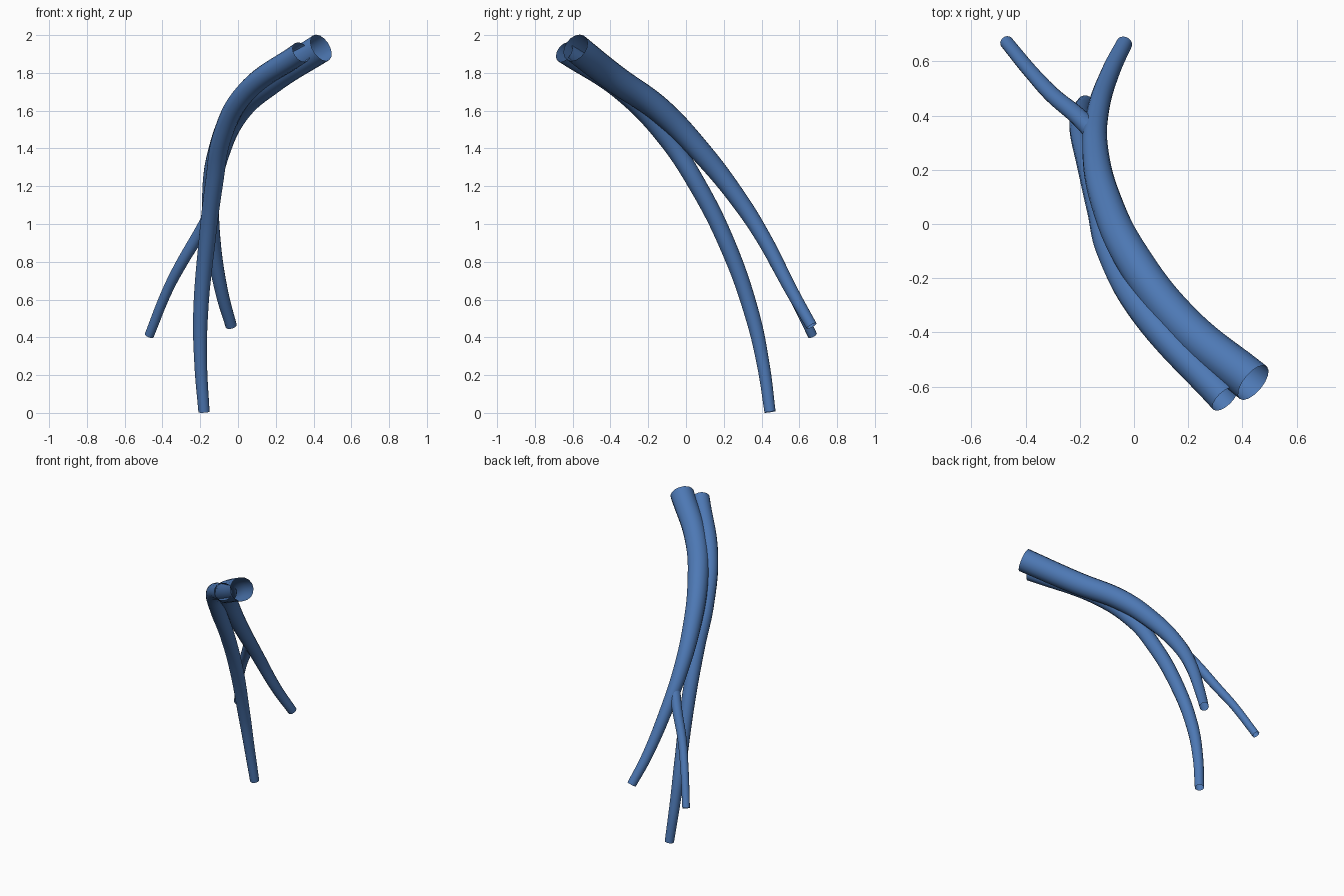
import bpy

blue = bpy.data.materials.new("vessel blue")
blue.diffuse_color = (0.075, 0.19, 0.46, 1)


def tube(name, pts):
    """Open tapered tube along a smooth path of (x, y, z, radius) points."""
    cu = bpy.data.curves.new(name, 'CURVE')
    cu.dimensions = '3D'
    cu.bevel_depth = 1.0
    cu.bevel_resolution = 6
    cu.resolution_u = 10
    cu.use_fill_caps = False
    sp = cu.splines.new('BEZIER')
    sp.bezier_points.add(len(pts) - 1)
    for bp, (x, y, z, r) in zip(sp.bezier_points, pts):
        bp.co = (x, y, z)
        bp.radius = r
        bp.handle_left_type = bp.handle_right_type = 'AUTO'
    ob = bpy.data.objects.new(name, cu)
    bpy.context.collection.objects.link(ob)
    cu.materials.append(blue)
    bpy.ops.object.select_all(action='DESELECT')
    ob.select_set(True)
    bpy.context.view_layer.objects.active = ob
    bpy.ops.object.convert(target='MESH')
    bpy.ops.object.shade_smooth_by_angle()


# Thick trunk running down into the right-hand branch
tube("main_trunk", [
    (0.44, -0.585, 1.933, 0.078), (0.18, -0.37, 1.765, 0.074),
    (0.0, -0.135, 1.60, 0.068), (-0.103, 0.085, 1.375, 0.058),
    (-0.143, 0.275, 1.135, 0.048), (-0.135, 0.405, 0.935, 0.041),
    (-0.085, 0.565, 0.635, 0.034), (-0.036, 0.665, 0.46, 0.030)])

# Slim side branch splitting off the trunk
tube("side_branch", [
    (-0.14, 0.33, 1.06, 0.036), (-0.21, 0.40, 0.94, 0.033),
    (-0.30, 0.475, 0.79, 0.030), (-0.375, 0.555, 0.645, 0.027),
    (-0.47, 0.67, 0.41, 0.025)])

# Long second vessel running beside the trunk to the ground
tube("long_vessel", [
    (0.335, -0.645, 1.91, 0.058), (0.035, -0.32, 1.69, 0.054),
    (-0.085, -0.105, 1.46, 0.051), (-0.125, 0.05, 1.225, 0.048),
    (-0.165, 0.215, 0.90, 0.045), (-0.198, 0.35, 0.52, 0.040),
    (-0.197, 0.41, 0.25, 0.034), (-0.18, 0.445, 0.005, 0.030)])
